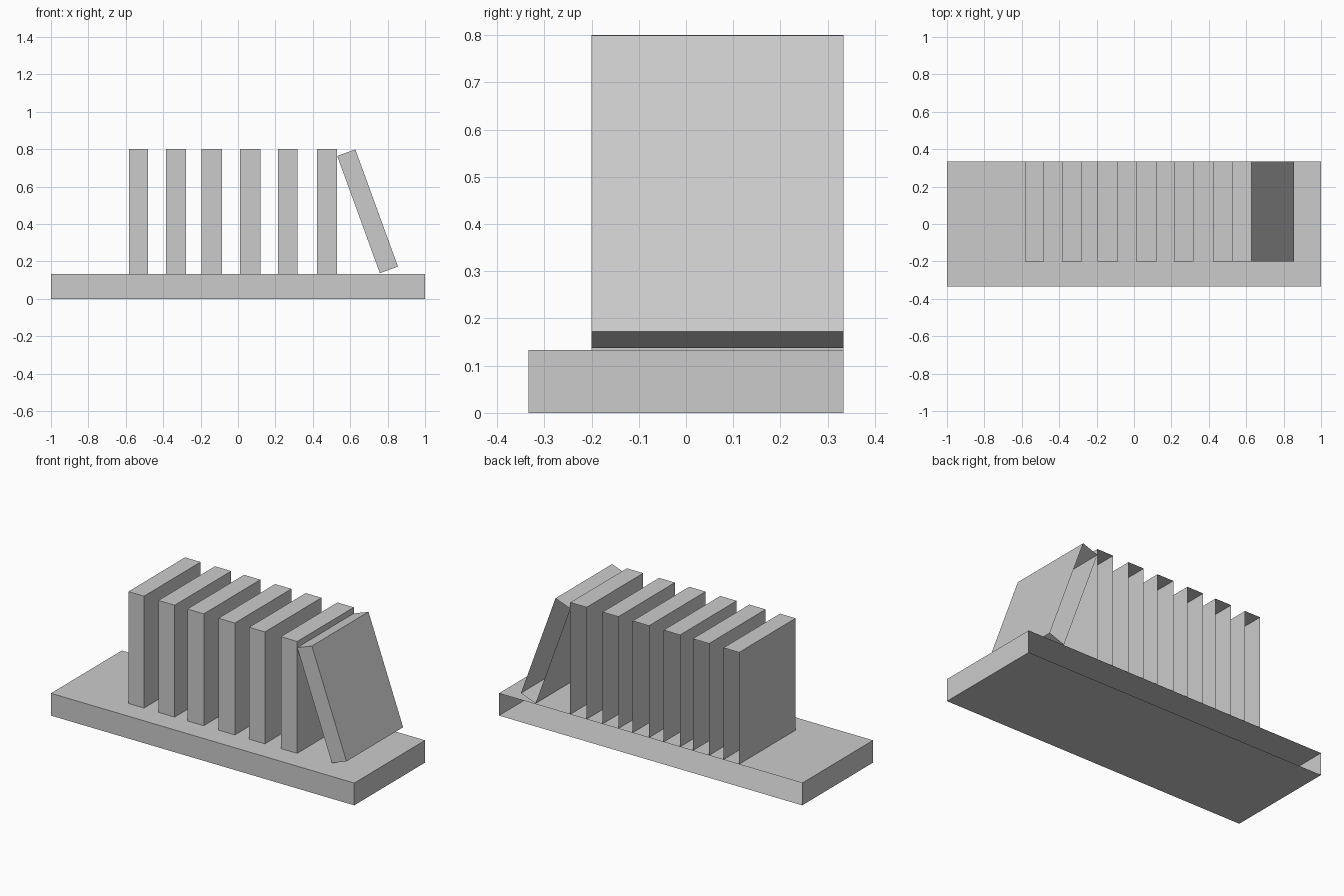
import bpy, bmesh, math
from mathutils import Matrix

if "Cube" in bpy.data.objects:
    bpy.data.objects.remove(bpy.data.objects["Cube"])

BACK = 1 / 3


def open_back_box(name, size, centre, lean=0.0):
    """Box whose rear (+y) side is left open, optionally leaning about y."""
    bm = bmesh.new()
    bmesh.ops.create_cube(bm, size=1)
    rear = [f for f in bm.faces if f.normal.y > 0.9]
    bmesh.ops.delete(bm, geom=rear, context='FACES_ONLY')
    bmesh.ops.transform(bm, matrix=Matrix.Diagonal((*size, 1)), verts=bm.verts)
    mesh = bpy.data.meshes.new(name)
    bm.to_mesh(mesh)
    bm.free()
    obj = bpy.data.objects.new(name, mesh)
    obj.location = centre
    obj.rotation_euler.y = lean
    bpy.context.collection.objects.link(obj)
    return obj


# Shelf board
THICK = 0.133
open_back_box("shelf_board", (2, 2 * BACK, THICK), (0, 0, THICK / 2))

# Upright books: (left edge, right edge)
DEPTH, HEIGHT = 0.533, 0.667
book_y = BACK - DEPTH / 2
spans = [(-0.583, -0.48), (-0.385, -0.278), (-0.194, -0.086),
         (0.011, 0.119), (0.213, 0.317), (0.422, 0.53)]
for i, (left, right) in enumerate(spans, 1):
    open_back_box(f"book_{i}", (right - left, DEPTH, HEIGHT),
                  ((left + right) / 2, book_y, THICK + HEIGHT / 2))

# Last book, leaning against the row
open_back_box("leaning_book", (0.103, DEPTH, HEIGHT),
              (0.693, book_y, 0.468), math.radians(-20))
